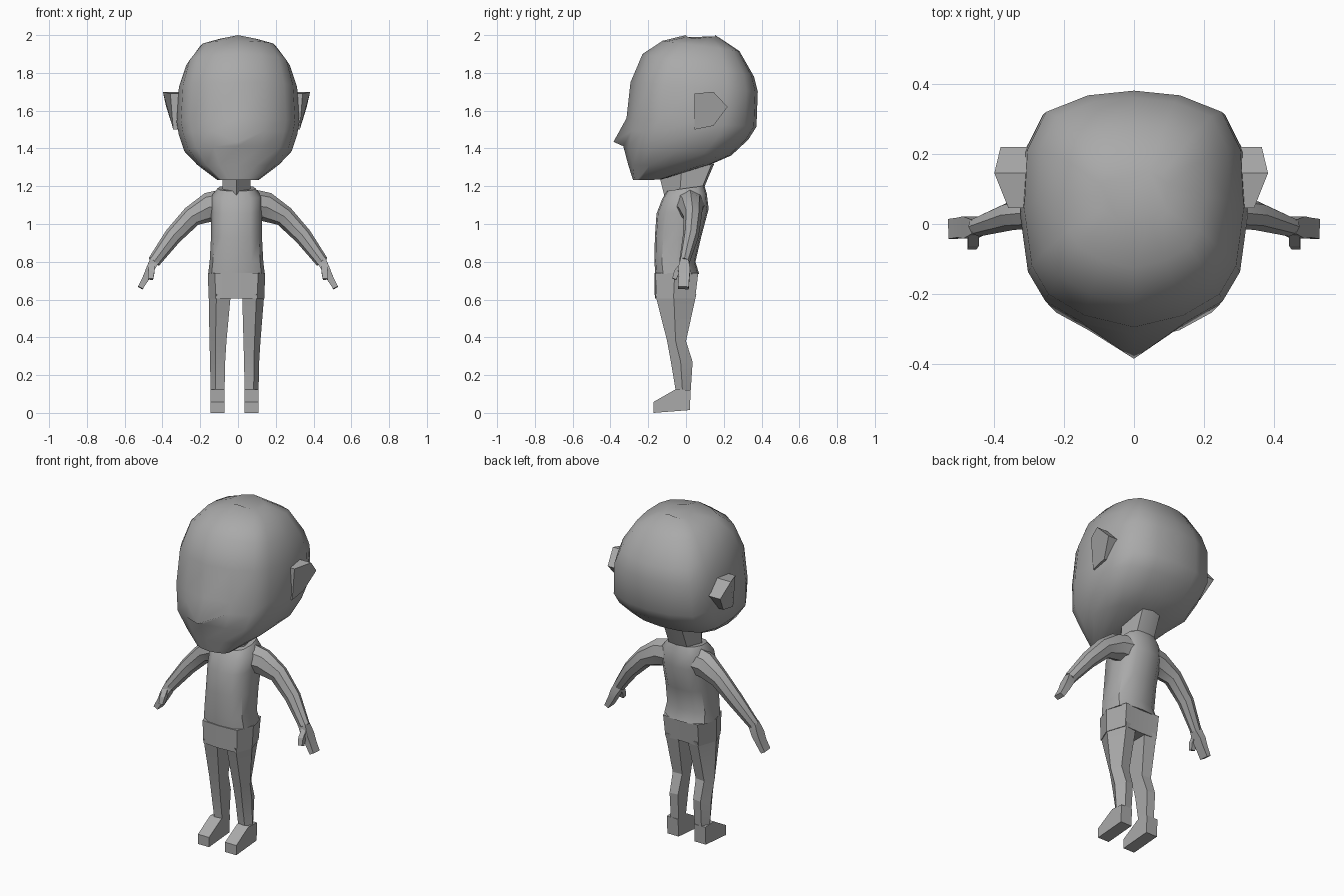
import bpy, bmesh, math
from mathutils import Vector

cube = bpy.data.objects.get("Cube")
if cube:
    bpy.data.objects.remove(cube)

grey = bpy.data.materials.new("plain grey")
grey.use_nodes = True
COLOUR = (0.4, 0.4, 0.4, 1)
grey.diffuse_color = COLOUR
grey.node_tree.nodes["Principled BSDF"].inputs["Base Color"].default_value = COLOUR

CENTRE = -0.008  # body axis
ROUND = [(0, 0), (.45, .05), (.78, .14), (.93, .26), (1, .5),
         (.97, .75), (.8, .91), (.42, .98), (0, 1)]
CHEST = [(0, 0), (.55, .03), (.88, .18), (1, .5), (.88, .82), (.55, .97), (0, 1)]
HIP = [(0, 0), (.75, .03), (1, .45), (.75, .97), (0, .95)]
NECK = [(0, 0), (1, .4), (.8, .95), (0, 1)]


def loft(name, rings, angle=30):
    """Skin a list of equal rings, cap both ends, shade by angle."""
    bm = bmesh.new()
    loops = [[bm.verts.new(p) for p in ring] for ring in rings]
    n = len(loops[0])
    for a, b in zip(loops, loops[1:]):
        for i in range(n):
            j = (i + 1) % n
            bm.faces.new((a[i], a[j], b[j], b[i]))
    bm.faces.new(loops[0][::-1])
    bm.faces.new(loops[-1])
    bmesh.ops.recalc_face_normals(bm, faces=bm.faces)
    mesh = bpy.data.meshes.new(name)
    bm.to_mesh(mesh)
    bm.free()
    mesh.materials.append(grey)
    obj = bpy.data.objects.new(name, mesh)
    bpy.context.collection.objects.link(obj)
    bpy.ops.object.select_all(action='DESELECT')
    obj.select_set(True)
    bpy.context.view_layer.objects.active = obj
    bpy.ops.object.shade_smooth_by_angle(angle=math.radians(angle))
    return obj


def section(shape, front, back, w, cx=CENTRE):
    """Symmetric ring between a front and a back (y, z) point."""
    f, b = Vector((0, *front)), Vector((0, *back))
    half = [(w * u, f.lerp(b, t)) for u, t in shape]
    full = half + [(-x, p) for x, p in half[-2:0:-1]]
    return [Vector((cx + x, p.y, p.z)) for x, p in full]


def tube(name, path, sides, side, angle=30, turn=0.0):
    """Limb along (x, y, z, radius along y, radius across) points."""
    pts = [Vector(p[:3]) for p in path]
    rings = []
    for k, p in enumerate(path):
        d = (pts[min(k + 1, len(pts) - 1)] - pts[max(k - 1, 0)]).normalized()
        across = d.cross(Vector((0, 1, 0))).normalized()
        along = across.cross(d)
        ring = []
        for i in range(sides):
            a = 2 * math.pi * (i + turn) / sides
            q = pts[k] + along * p[3] * math.cos(a) + across * p[4] * math.sin(a)
            ring.append(Vector((side * q.x, q.y, q.z)))
        rings.append(ring)
    return loft(name, rings, angle)


# Head, from chin to crown
head = [section(ROUND, f, b, w, 0) for f, b, w in [
    ((-.28, 1.232), (-.13, 1.235), .11),
    ((-.305, 1.31), (.13, 1.315), .215),
    ((-.332, 1.412), (.24, 1.363), .285),
    ((-.32, 1.495), (.33, 1.447), .313),
    ((-.315, 1.56), (.373, 1.515), .325),
    ((-.294, 1.75), (.38, 1.70), .313),
    ((-.23, 1.9), (.36, 1.78), .275),
    ((-.124, 1.97), (.283, 1.915), .2),
    ((.0, 2.0), (.155, 2.0), .1)]]
head[3][0] = Vector((0, -.384, 1.435))  # nose tip
for p in head[-1]:
    p.z -= .2 * abs(p.x)
loft("head", head, 42)

# Neck and torso
loft("neck", [section(NECK, f, b, w) for f, b, w in [
    ((-.115, 1.15), (.09, 1.18), .075),
    ((-.14, 1.25), (.15, 1.32), .075)]], 20)
loft("torso", [section(CHEST, f, b, w) for f, b, w in [
    ((-.163, .735), (.07, .735), .15),
    ((-.167, .8), (.05, .8), .142),
    ((-.165, .93), (.08, .93), .135),
    ((-.156, 1.055), (.12, 1.08), .135),
    ((-.125, 1.135), (.11, 1.16), .135),
    ((-.1, 1.175), (.098, 1.203), .1)]], 40)
loft("hips", [section(HIP, f, b, w) for f, b, w in [
    ((-.165, .605), (.055, .605), .147),
    ((-.168, .74), (.072, .74), .152)]], 25)

LEG = [(0, .08), (.65, 0), (1, .45), (.65, 1), (0, .95)]
EAR = [(.35, .045, 1.69), (.39, .145, 1.70), (.372, .22, 1.62),
       (.34, .145, 1.52), (.335, .045, 1.5)]

for word, s in (("left", 1), ("right", -1)):
    # Leg: inner x, outer x, front y, back y, z
    rings = []
    for xi, xo, yf, yb, z, cx in [
            (.03, .147, -.163, .055, .63, -.008),
            (.045, .135, -.1, .0, .38, -.016),
            (.05, .13, -.08, .035, .27, -.018),
            (.053, .127, -.055, .025, .12, -.018),
            (.053, .127, -.055, .02, .015, -.018)]:
        rings.append([Vector((cx + s * (xi + u * (xo - xi)), yf + t * (yb - yf), z))
                      for u, t in LEG])
    loft(word + "_leg", rings, 15)

    # Foot: wedge profile swept across its width
    wedge = [(.02, .015), (.025, .12), (-.055, .125), (-.172, .058), (-.172, .0)]
    loft(word + "_foot", [[Vector((-.018 + s * x, y, z)) for y, z in wedge]
                          for x in (.053, .127)], 10)

    # Arm, hand and thumb
    tube(word + "_arm", [
        (.07, .02, 1.1, .08, .085), (.15, .025, 1.09, .065, .078),
        (.245, .035, 1.04, .048, .056), (.345, .025, .935, .042, .047),
        (.445, -.008, .8, .028, .034)], 8, s, 32)
    tube(word + "_hand", [
        (.44, -.008, .81, .028, .036), (.468, -.01, .755, .045, .03),
        (.487, -.01, .715, .04, .025), (.517, -.014, .662, .04, .02)],
        4, s, 15, .5)
    tube(word + "_thumb", [
        (.458, -.02, .785, .02, .022), (.458, -.05, .745, .02, .022),
        (.462, -.062, .708, .016, .018)], 4, s, 15, .5)

    # Ear
    loft(word + "_ear", [[Vector((CENTRE + s * .28, y, z)) for x, y, z in EAR],
                         [Vector((CENTRE + s * x, y, z)) for x, y, z in EAR]], 15)
